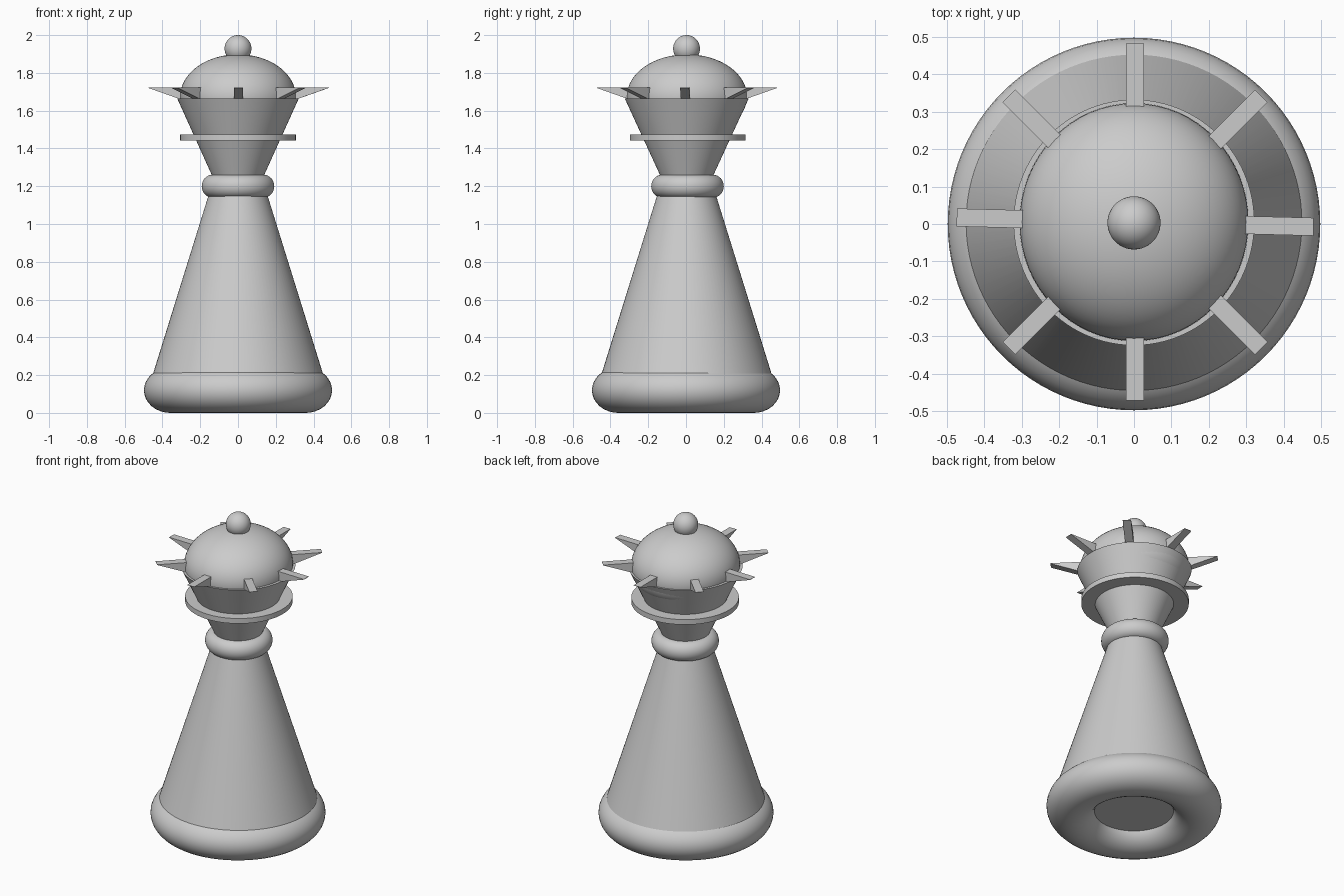
import bpy, math

if "Cube" in bpy.data.objects:
    bpy.data.objects.remove(bpy.data.objects["Cube"])


def finish(name, scale=(1, 1, 1)):
    ob = bpy.context.object
    ob.name = name
    ob.scale = scale
    bpy.ops.object.transform_apply(location=False, rotation=False, scale=True)
    bpy.ops.object.shade_smooth_by_angle(angle=math.radians(35))
    return ob


def ring(name, y, z, major, minor, half_height):
    bpy.ops.mesh.primitive_torus_add(location=(0, y, z), major_radius=major, minor_radius=minor,
                                     major_segments=96, minor_segments=32)
    return finish(name, (1, 1, half_height / minor))


def cone(name, y, z0, z1, r0, r1, sy=1):
    bpy.ops.mesh.primitive_cone_add(vertices=96, radius1=r0, radius2=r1, depth=z1 - z0,
                                    location=(0, y, (z0 + z1) / 2))
    return finish(name, (1, sy, 1))


def ball(name, y, z, rx, ry, rz):
    bpy.ops.mesh.primitive_uv_sphere_add(segments=64, ring_count=32, radius=1, location=(0, y, z))
    return finish(name, (rx, ry, rz))


# Rounded foot and tapering body
ring("base_ring", 0, 0.12, 0.358, 0.14, 0.12)
cone("body", 0.003, 0.085, 1.2, 0.488, 0.141)

# Neck collar, flared head and its flat band
ring("neck_collar", 0.008, 1.2, 0.137, 0.055, 0.06)
cone("head_flare", 0.004, 1.2, 1.665, 0.112, 0.322, 1.02)
cone("head_band", 0.009, 1.443, 1.475, 0.306, 0.306)

# Dome and finial
ball("dome", 0.005, 1.675, 0.306, 0.318, 0.223)
ball("finial", 0.003, 1.928, 0.071, 0.071, 0.072)

# Eight wedge-shaped crown spikes: flat on top, underside rising to a thin tip
TOP, TIP, ROOT, W = 1.722, 0.477, 0.27, 0.024
mesh = bpy.data.meshes.new("crown_spike")
profile = [(ROOT, 1.647), (TIP, TOP - 0.002), (TIP, TOP), (ROOT, TOP)]
verts = [(r, s * W, z) for s in (-1, 1) for r, z in profile]
faces = [(0, 1, 2, 3), (7, 6, 5, 4)] + [(i, i + 4, (i + 1) % 4 + 4, (i + 1) % 4) for i in range(4)]
mesh.from_pydata(verts, [], faces)
for i in range(8):
    spike = bpy.data.objects.new(f"crown_spike_{i + 1}", mesh)
    spike.location = (0.003, 0.005, 0)
    tilt = -1.5 if i % 4 == 0 else 0
    spike.rotation_euler.z = math.radians(45 * i + tilt)
    bpy.context.collection.objects.link(spike)
